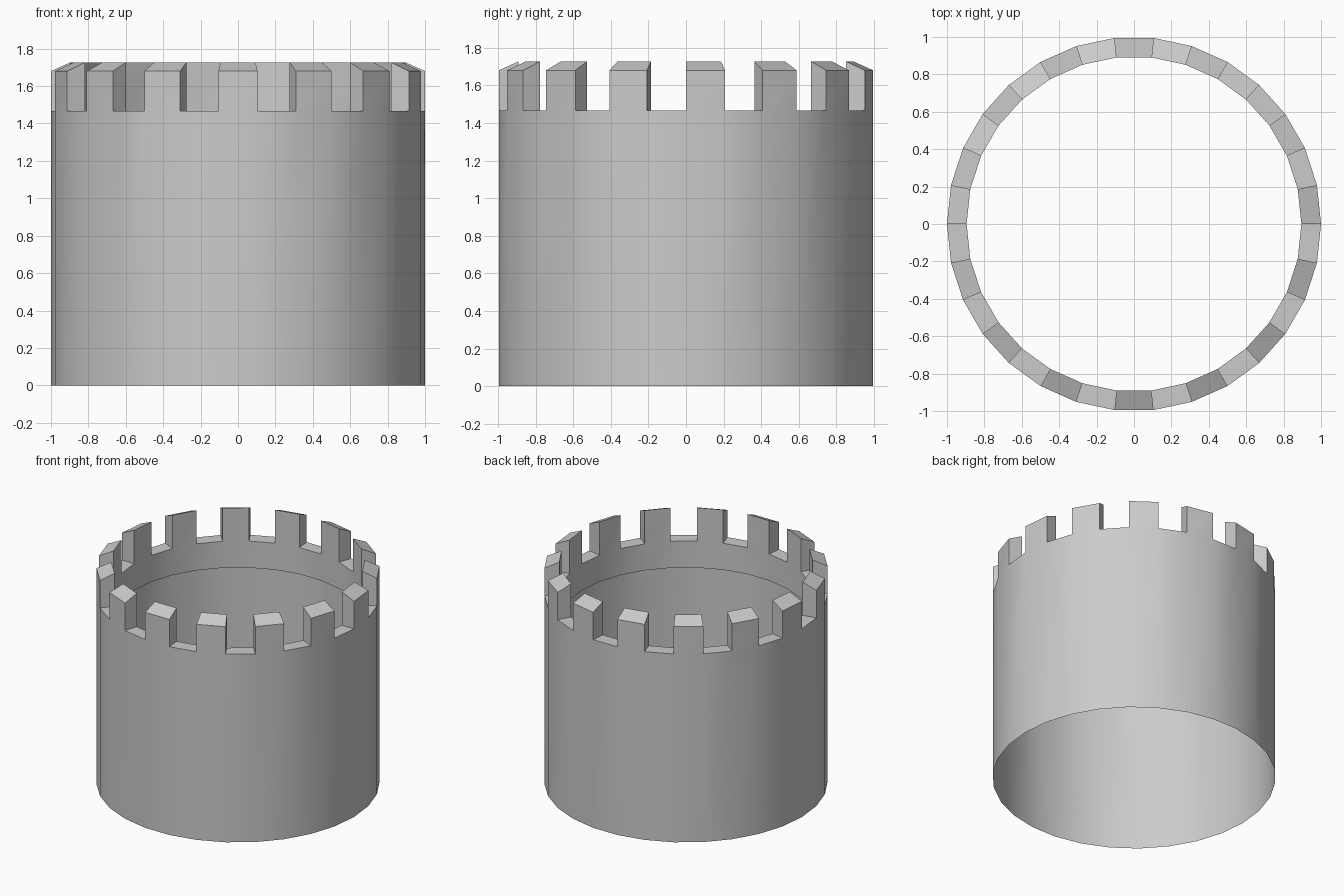
import bpy, bmesh
from math import cos, sin, pi, radians

cube = bpy.data.objects.get("Cube")
if cube:
    bpy.data.objects.remove(cube, do_unlink=True)

SIDES = 30
OUTER, INNER = 1.0, 0.895
LIP, WALK = 1.26, 1.467           # bottom of inner lining, floor of the gaps
TOOTH_OUT, TOOTH_IN = 1.68, 1.727  # sloped tooth top

stone = bpy.data.materials.new("grey stone")
stone.use_nodes = True
grey = (0.6, 0.6, 0.6, 1)
stone.diffuse_color = grey
stone.node_tree.nodes["Principled BSDF"].inputs["Base Color"].default_value = grey

bm = bmesh.new()


def ring(radius, z):
    return [bm.verts.new((radius * cos(2 * pi * i / SIDES),
                          radius * sin(2 * pi * i / SIDES), z))
            for i in range(SIDES)]


base, out_walk, out_top = ring(OUTER, 0), ring(OUTER, WALK), ring(OUTER, TOOTH_OUT)
lip, in_walk, in_top = ring(INNER, LIP), ring(INNER, WALK), ring(INNER, TOOTH_IN)

for i in range(SIDES):
    j = (i + 1) % SIDES

    def strip(a, b):
        bm.faces.new((a[i], a[j], b[j], b[i]))

    # Outer wall and inner lining
    strip(base, out_walk)
    strip(in_walk, lip)
    if i % 2:
        # Gap floor
        strip(out_walk, in_walk)
    else:
        # Battlement tooth: outside, sloped top, inside, two cheeks
        strip(out_walk, out_top)
        strip(out_top, in_top)
        strip(in_top, in_walk)
        bm.faces.new((out_walk[i], out_top[i], in_top[i], in_walk[i]))
        bm.faces.new((out_walk[j], in_walk[j], in_top[j], out_top[j]))

mesh = bpy.data.meshes.new("tower_wall")
bm.to_mesh(mesh)
bm.free()
mesh.materials.append(stone)
tower = bpy.data.objects.new("tower_wall", mesh)
bpy.context.collection.objects.link(tower)

# Smooth round wall with crisp battlement edges
bpy.ops.object.select_all(action='DESELECT')
tower.select_set(True)
bpy.context.view_layer.objects.active = tower
bpy.ops.object.shade_smooth_by_angle(angle=radians(30))
